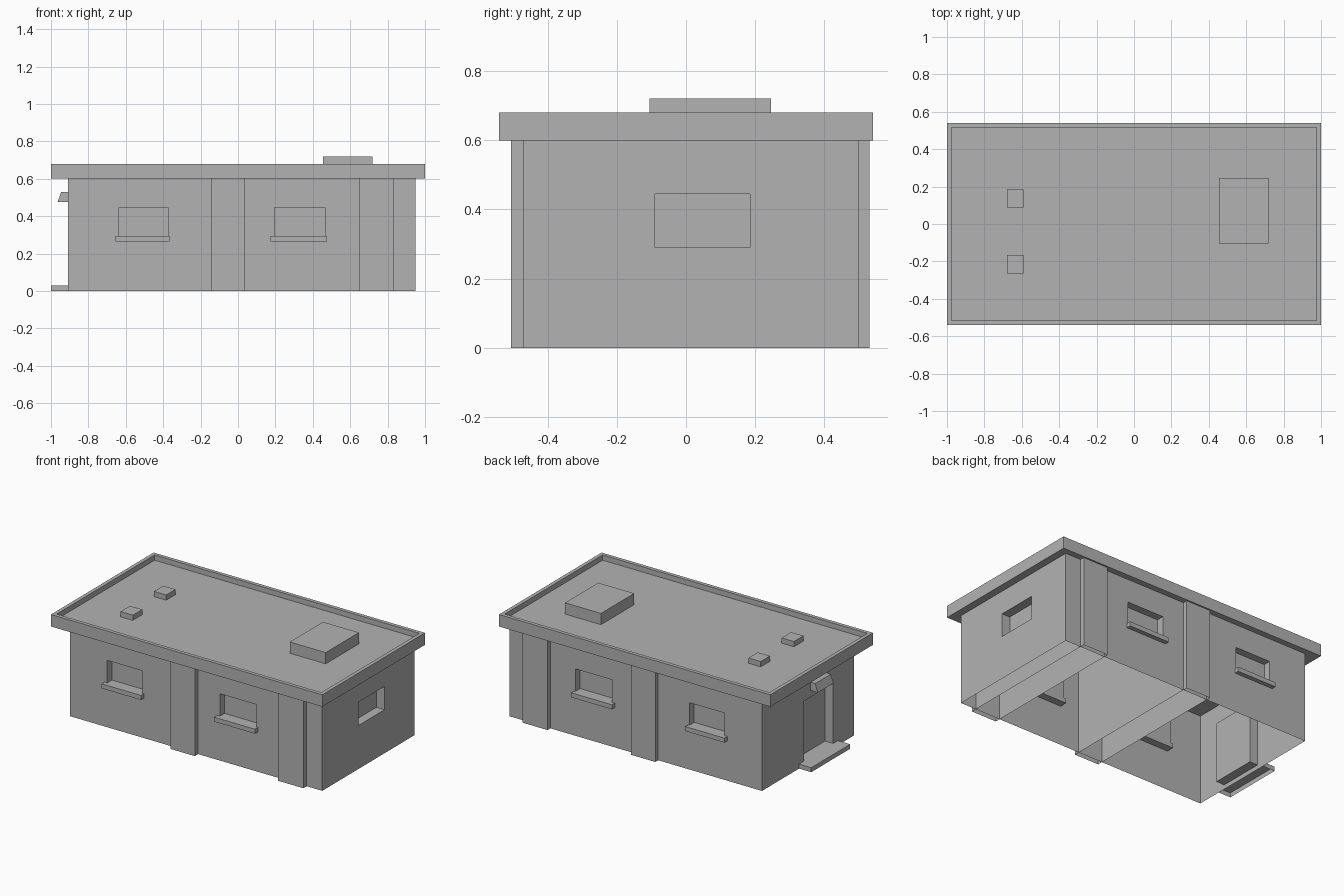
import bpy, bmesh
from mathutils import Vector

old = bpy.data.objects.get("Cube")
if old:
    bpy.data.objects.remove(old)

GREY = (0.45, 0.45, 0.45, 1)
mat = bpy.data.materials.new("plain grey")
mat.use_nodes = True
mat.diffuse_color = GREY
bsdf = next(n for n in mat.node_tree.nodes if n.type == 'BSDF_PRINCIPLED')
bsdf.inputs["Base Color"].default_value = GREY


def add_box(bm, x, y, z):
    """Add a box given its (min, max) along each axis."""
    made = bmesh.ops.create_cube(bm, size=1)["verts"]
    for v in made:
        v.co = Vector([(r[0] + r[1]) / 2 + c * (r[1] - r[0])
                       for c, r in zip(v.co, (x, y, z))])
    return made


def drop_faces(bm, heights):
    """Remove horizontal faces lying at the given heights."""
    gone = [f for f in bm.faces
            if any(all(abs(v.co.z - h) < 1e-4 for v in f.verts) for h in heights)]
    bmesh.ops.delete(bm, geom=gone, context='FACES')


def finish(name, bm):
    mesh = bpy.data.meshes.new(name)
    bm.to_mesh(mesh)
    bm.free()
    mesh.materials.append(mat)
    obj = bpy.data.objects.new(name, mesh)
    bpy.context.scene.collection.objects.link(obj)
    return obj


def box(name, x, y, z, open_heights=()):
    bm = bmesh.new()
    add_box(bm, x, y, z)
    drop_faces(bm, open_heights)
    return finish(name, bm)


LEFT, RIGHT, FRONT, BACK, TOP = -0.91, 0.95, -0.47, 0.50, 0.60
WINDOWS = [(-0.635, -0.375), (0.195, 0.465)]
WIN_Z = (0.29, 0.445)
DOOR_Y = (-0.25, 0.06)

# Walls with recessed windows and doorway
cut = bmesh.new()
for wx in WINDOWS:
    add_box(cut, wx, (FRONT - 0.1, FRONT + 0.05), WIN_Z)
    add_box(cut, wx, (BACK - 0.05, BACK + 0.1), WIN_Z)
add_box(cut, (RIGHT - 0.06, RIGHT + 0.1), (-0.09, 0.185), WIN_Z)
add_box(cut, (LEFT - 0.1, LEFT + 0.06), DOOR_Y, (0.03, 0.43))
cutter = finish("opening_cutter", cut)
cutter.hide_render = True

walls = box("walls", (LEFT, RIGHT), (FRONT, BACK), (0, TOP))
mod = walls.modifiers.new("openings", 'BOOLEAN')
mod.operation = 'DIFFERENCE'
mod.solver = 'EXACT'
mod.object = cutter
bpy.context.view_layer.update()
bm = bmesh.new()
bm.from_object(walls, bpy.context.evaluated_depsgraph_get())
walls.modifiers.clear()
drop_faces(bm, (0, TOP))
bm.to_mesh(walls.data)
bm.free()
bpy.data.objects.remove(cutter)

# Piers running through the building from front to back
for name, px in (("middle_pier", (-0.145, 0.035)), ("end_pier", (0.65, 0.835))):
    box(name, px, (-0.505, 0.53), (0, TOP), (0, TOP))

# Window sills
for i, (x0, x1) in enumerate(WINDOWS):
    for side, sy in (("front", (FRONT - 0.03, FRONT + 0.05)),
                     ("back", (BACK - 0.05, BACK + 0.03))):
        box(f"{side}_sill_{i + 1}", (x0 - 0.02, x1 + 0.01), sy, (0.265, 0.295))

# Flat roof with a raised parapet rim
bm = bmesh.new()
add_box(bm, (-1, 1), (-0.54, 0.54), (TOP, 0.68))
bm.normal_update()
top = max(bm.faces, key=lambda f: f.calc_center_median().z)
bmesh.ops.inset_region(bm, faces=[top], thickness=0.035)
well = bmesh.ops.extrude_face_region(bm, geom=[top])["geom"]
bmesh.ops.translate(bm, vec=(0, 0, -0.035),
                    verts=[g for g in well if isinstance(g, bmesh.types.BMVert)])
if top.is_valid:
    bmesh.ops.delete(bm, geom=[top], context='FACES_ONLY')
bmesh.ops.recalc_face_normals(bm, faces=bm.faces)
finish("roof", bm)

# Rooftop unit and vents
box("roof_unit", (0.455, 0.72), (-0.105, 0.245), (0.64, 0.72))
box("back_vent", (-0.68, -0.59), (0.087, 0.185), (0.64, 0.68))
box("front_vent", (-0.68, -0.59), (-0.265, -0.165), (0.64, 0.68))

# Doorstep and the sloped lamp above the door
box("doorstep", (-1, LEFT), (-0.30, 0.11), (0, 0.03), (0,))
bm = bmesh.new()
for v in add_box(bm, (-0.965, LEFT), (-0.175, -0.01), (0.475, 0.53)):
    if v.co.x < -0.95 and v.co.z > 0.5:
        v.co.x += 0.02
finish("door_lamp", bm)
